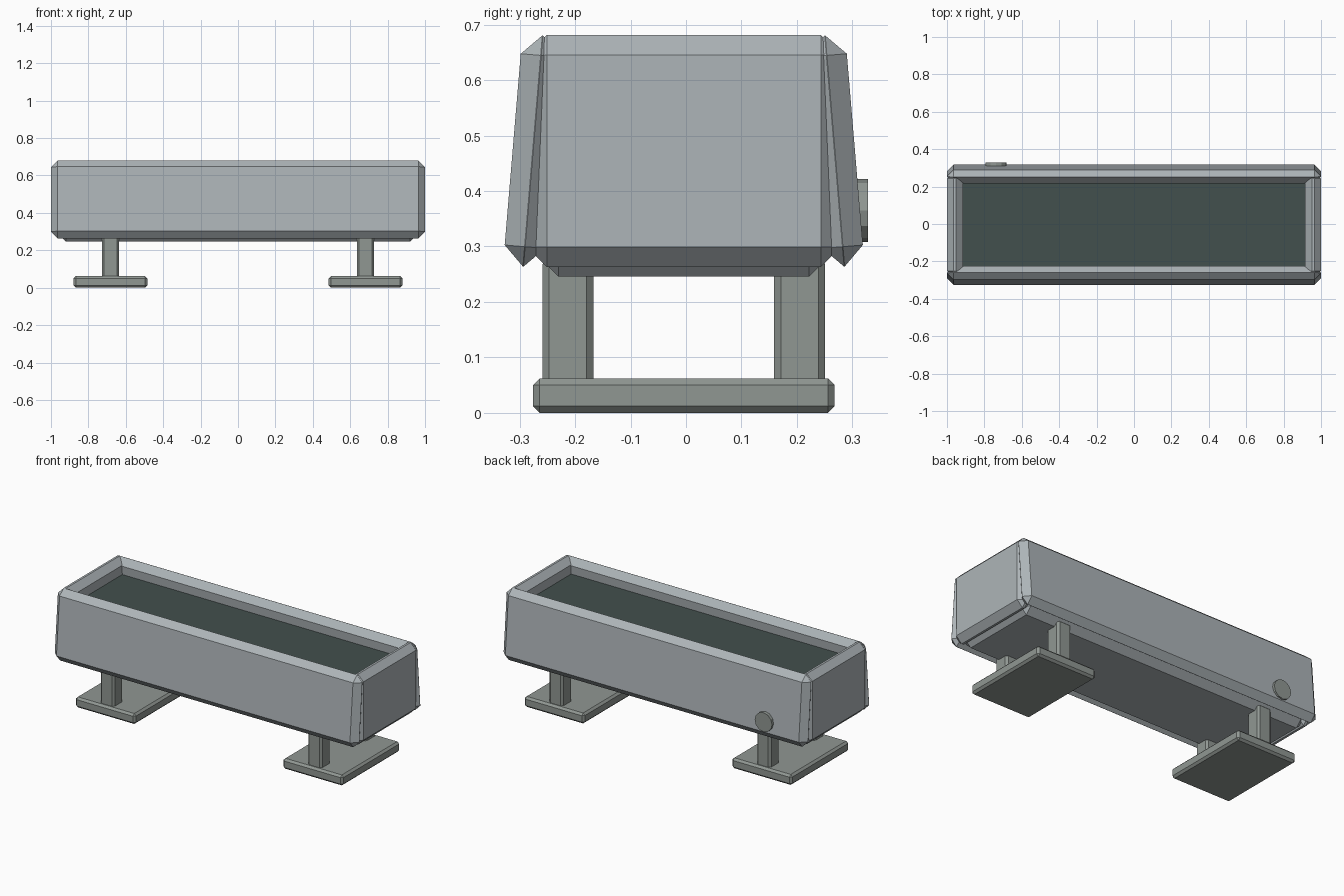
import bpy, math

if "Cube" in bpy.data.objects:
    bpy.data.objects.remove(bpy.data.objects["Cube"])

Y0 = -0.004  # trough centre; the back knob shifts the overall bounds


def material(name, rgb):
    m = bpy.data.materials.new(name)
    m.diffuse_color = (*rgb, 1)
    m.use_nodes = True
    m.node_tree.nodes["Principled BSDF"].inputs["Base Color"].default_value = m.diffuse_color
    return m


BODY = material("body_grey", (0.42, 0.46, 0.48))
STAND = material("stand_grey", (0.28, 0.31, 0.29))
SOIL = material("dark_soil", (0.055, 0.08, 0.075))


def finish(ob, name, mat, bevel=0.0):
    ob.name = name
    ob.data.materials.append(mat)
    if bevel:
        mod = ob.modifiers.new("chamfer", 'BEVEL')
        mod.width = bevel
        mod.segments = 1
        mod.limit_method = 'ANGLE'
    return ob


def block(name, loc, size, mat, bevel=0.0, tilt=0.0):
    bpy.ops.mesh.primitive_cube_add(size=1, location=loc)
    ob = bpy.context.object
    ob.scale = size
    bpy.ops.object.transform_apply(location=False, rotation=False, scale=True)
    ob.rotation_euler.x = math.radians(tilt)
    return finish(ob, name, mat, bevel)


# Long walls, leaning inward toward the top
for name, s in (("front_wall", -1), ("back_wall", 1)):
    block(name, (0, Y0 + s * 0.272, 0.472), (2.0, 0.073, 0.418), BODY, 0.036, s * 4.8)

# End walls
for name, s in (("left_wall", -1), ("right_wall", 1)):
    block(name, (s * 0.9575, Y0, 0.472), (0.085, 0.566, 0.418), BODY, 0.036)

# Floor slab and soil
block("floor", (0, Y0, 0.296), (1.914, 0.526, 0.1), BODY, 0.037)
block("soil", (0, Y0, 0.57), (1.86, 0.5, 0.04), SOIL)

# Stands: one foot plate with two posts at each end
for side, sx in (("left", -1), ("right", 1)):
    x = sx * 0.682
    block(side + "_foot", (x, Y0, 0.031), (0.394, 0.544, 0.062), STAND, 0.012)
    for end, sy in (("front", -1), ("back", 1)):
        block(f"{side}_{end}_leg", (x, Y0 + sy * 0.209, 0.165),
              (0.092, 0.092, 0.23), STAND, 0.012)

# Drain plug on the back
bpy.ops.mesh.primitive_cylinder_add(vertices=12, radius=0.057, depth=0.05,
                                    location=(-0.738, 0.303, 0.365),
                                    rotation=(math.pi / 2, 0, 0))
finish(bpy.context.object, "drain_plug", STAND)
